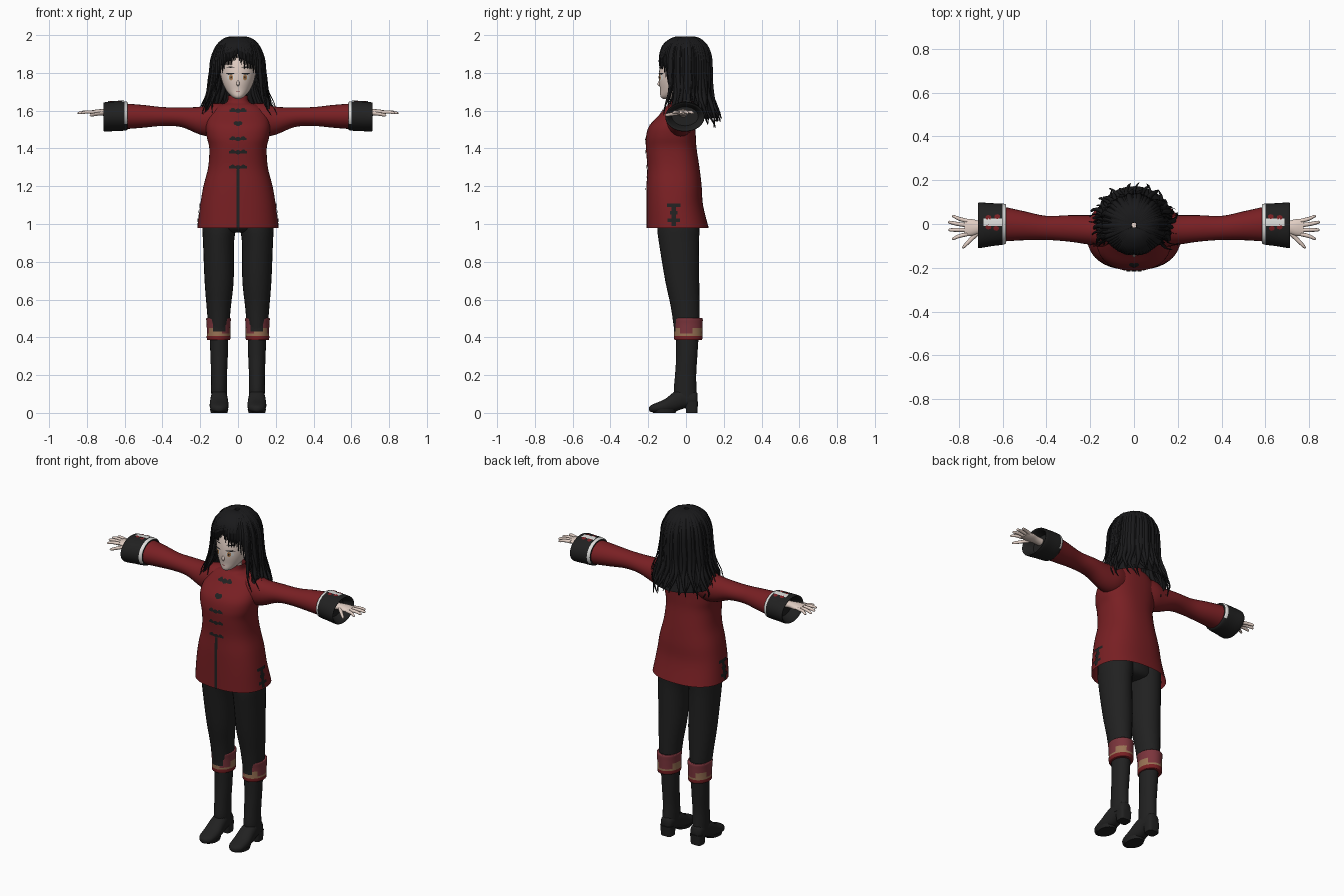
import bpy, bmesh, math, random
from mathutils import Vector
from mathutils.bvhtree import BVHTree

random.seed(4)
if "Cube" in bpy.data.objects:
    bpy.data.objects.remove(bpy.data.objects["Cube"])


def material(name, r, g, b):
    m = bpy.data.materials.new(name)
    m.use_nodes = True
    m.diffuse_color = (r, g, b, 1)
    m.node_tree.nodes["Principled BSDF"].inputs["Base Color"].default_value = (r, g, b, 1)
    return m


HAIR = material("hair black", .010, .010, .011)
BLACK = material("black cloth", .015, .015, .015)
RED = material("coat red", .19, .014, .017)
MAROON = material("faded maroon", .2, .035, .045)
TAN = material("tan trim", .32, .17, .09)
SKIN = material("pale skin", .76, .62, .55)
WHITE = material("off white", .72, .72, .7)
AMBER = material("amber eye", .45, .22, .09)


def spline(keys, k=4):
    """Smooth resampling of a list of key tuples."""
    out = []
    for i in range(len(keys) - 1):
        p = [keys[max(0, min(len(keys) - 1, i + d))] for d in (-1, 0, 1, 2)]
        for j in range(k):
            t = j / k
            out.append([b + .5 * t * (c - a + t * (2*a - 5*b + 4*c - d + t * (3*(b - c) + d - a)))
                        for a, b, c, d in zip(*p)])
    return out + [list(keys[-1])]


def finish(name, bm, mats, mirror=False, rule=None):
    bmesh.ops.recalc_face_normals(bm, faces=bm.faces)
    if rule:
        for f in bm.faces:
            f.material_index = rule(f.calc_center_median())
    me = bpy.data.meshes.new(name)
    bm.to_mesh(me)
    bm.free()
    for m in mats:
        me.materials.append(m)
    me.shade_smooth()
    me.set_sharp_from_angle(angle=math.radians(50))
    ob = bpy.data.objects.new(name, me)
    bpy.context.collection.objects.link(ob)
    if mirror:
        ob.modifiers.new("mirror", 'MIRROR').use_mirror_merge = False
    return ob


def loft(name, keys, mats, axis='z', n=24, k=4, p=2, mirror=False, caps=True, rule=None, drop=None):
    """Skin over elliptic sections (x, y, z, radius a, radius b)."""
    ua, ub = {'z': ((1, 0, 0), (0, 1, 0)), 'x': ((0, 1, 0), (0, 0, 1)), 'y': ((1, 0, 0), (0, 0, 1))}[axis]
    ua, ub = Vector(ua), Vector(ub)
    bm = bmesh.new()
    rings = []
    for x, y, z, a, b in spline(keys, k):
        ring = []
        for i in range(n):
            c, s = math.cos(math.tau * i / n), math.sin(math.tau * i / n)
            c, s = (math.copysign(abs(v) ** (2 / p), v) for v in (c, s))
            ring.append(bm.verts.new(Vector((x, y, z)) + ua * a * c + ub * b * s))
        rings.append(ring)
    for r, q in zip(rings, rings[1:]):
        for i in range(n):
            j = (i + 1) % n
            bm.faces.new((r[i], r[j], q[j], q[i]))
    if caps:
        bm.faces.new(rings[0])
        bm.faces.new(rings[-1])
    if drop:
        bmesh.ops.delete(bm, geom=[f for f in bm.faces if drop(f.calc_center_median())], context='FACES')
    return finish(name, bm, mats, mirror, rule)


def decal(name, target, at, size, mat, view='front', round_=False, mirror=False):
    """Thin painted plate projected onto a part."""
    u, v, d = {'front': ((1, 0, 0), (0, 0, 1), (0, 1, 0)), 'side': ((0, 1, 0), (0, 0, 1), (-1, 0, 0)),
               'top': ((1, 0, 0), (0, 1, 0), (0, 0, -1))}[view]
    u, v, d = Vector(u), Vector(v), Vector(d)
    me = target.data
    tree = BVHTree.FromPolygons([w.co for w in me.vertices], [f.vertices[:] for f in me.polygons])
    bm = bmesh.new()
    n = 8
    grid = []
    for i in range(n + 1):
        b = 2 * i / n - 1
        w = max(.05, math.sqrt(1 - b * b)) if round_ else 1
        row = []
        for j in range(n + 1):
            q = Vector(at) + u * (2 * j / n - 1) * w * size[0] + v * b * size[1]
            hit = tree.ray_cast(q - d * 3, d)[0]
            row.append(bm.verts.new((hit or q) - d * .004))
        grid.append(row)
    for i in range(n):
        for j in range(n):
            bm.faces.new((grid[i][j], grid[i][j+1], grid[i+1][j+1], grid[i+1][j]))
    return finish(name, bm, [mat], mirror)


# Coat with stand collar
coat = loft("coat", [
    (0, -.045, .98, .215, .165), (0, -.06, 1.1, .2, .15), (0, -.063, 1.2, .183, .146),
    (0, -.067, 1.3, .158, .138), (0, -.078, 1.4, .152, .134), (0, -.08, 1.46, .165, .132),
    (0, -.072, 1.52, .17, .122), (0, -.045, 1.58, .155, .095), (0, -.03, 1.625, .115, .072),
    (0, -.025, 1.645, .06, .055), (0, -.022, 1.68, .054, .05)], [RED], n=48, p=2.4, caps=False)
decal("coat_placket", coat, (0, 0, 1.135), (.009, .153), BLACK)
for z, w in ((1.6, .045), (1.53, .018), (1.45, .045), (1.38, .048), (1.3, .048)):
    decal("toggle_bar", coat, (0, 0, z), (w, .006), BLACK)
    decal("toggle_knot", coat, (0, 0, z), (.015, .012), BLACK, round_=True)
    decal("toggle_loop", coat, (w * .6, 0, z + .004), (.012, .011), BLACK, round_=True, mirror=True)
for z, w in ((1.1, .036), (1.06, .02), (1.02, .032)):
    decal("side_toggle", coat, (0, -.065, z), (w, .009), BLACK, 'side', mirror=True)
decal("side_slit", coat, (0, -.065, 1.045), (.012, .055), BLACK, 'side', mirror=True)

# Sleeves and turned cuffs
loft("sleeve", [
    (.05, -.03, 1.56, .06, .075), (.13, -.03, 1.552, .075, .088), (.2, -.027, 1.547, .068, .074),
    (.3, -.02, 1.565, .06, .052), (.4, -.018, 1.569, .055, .05), (.5, -.008, 1.57, .066, .06),
    (.6, 0, 1.57, .08, .068)], [RED], 'x', mirror=True)
cuff = loft("sleeve_cuff", [
    (.585, 0, 1.572, .075, .06), (.59, 0, 1.572, .092, .076), (.65, -.003, 1.57, .098, .078),
    (.708, -.006, 1.567, .104, .077), (.704, -.006, 1.567, .092, .066), (.66, -.005, 1.57, .07, .05)],
    [BLACK, WHITE], 'x', n=32, mirror=True, rule=lambda c: int(.587 < c.x < .597 and c.z > 1.53))
decal("cuff_patch", cuff, (.645, .008, 0), (.042, .017), WHITE, 'top', mirror=True)
for x, y in ((.625, .034), (.665, .03), (.63, -.02), (.665, -.014)):
    decal("cuff_flower", cuff, (x, y, 0), (.013, .011), RED, 'top', round_=True, mirror=True)

# Hands
loft("palm", [(.65, -.015, 1.585, .025, .02), (.7, -.015, 1.59, .028, .018), (.74, -.016, 1.591, .038, .016),
              (.775, -.016, 1.592, .038, .01)], [SKIN], 'x', n=16, mirror=True)
for y0, y1, x1 in ((.014, .035, .832), (-.006, .008, .85), (-.027, -.027, .848), (-.046, -.066, .832)):
    loft("finger", [(.762, y0, 1.592, .010, .010), ((.77 + x1) / 2, (y0 + y1) / 2, 1.593, .009, .009),
                    (x1 - .008, y1, 1.588, .007, .007), (x1, y1, 1.587, .002, .002)],
         [SKIN], 'x', n=10, mirror=True)
loft("thumb", [(.705, -.03, 1.588, .016, .012), (.74, -.065, 1.583, .014, .010),
               (.775, -.1, 1.577, .01, .008), (.785, -.108, 1.576, .002, .002)], [SKIN], 'x', n=10, mirror=True)

# Trousers
loft("pelvis", [(0, -.04, .955, .09, .06), (0, -.04, .99, .16, .105), (0, -.06, 1.15, .15, .11)], [BLACK])
loft("trouser_leg", [(.1, -.04, 1.08, .085, .11), (.1, -.04, .98, .089, .112), (.103, -.037, .9, .082, .106),
                     (.1, -.02, .7, .077, .09), (.102, -.004, .56, .064, .076), (.102, .006, .42, .052, .066)],
     [BLACK], mirror=True)


def shin_colour(c):
    a = math.atan2(c.x - .103, -(c.y - .012))
    if c.z < .405:
        return 2
    if abs(a + .1) < .5 and c.z > .425:
        return 3
    return 1 if c.z < .437 + .016 * math.copysign(1, math.sin(a * 3 + .6)) else 0


# Patterned shin bands
loft("shin_band", [(.103, .012, .385, .054, .066), (.103, .012, .39, .062, .074), (.103, .012, .43, .062, .075),
                   (.103, .012, .47, .063, .076), (.103, .011, .5, .065, .077), (.103, .011, .502, .055, .066)],
     [MAROON, TAN, RED, BLACK], n=40, mirror=True, rule=shin_colour)

# Boots
loft("boot_shaft", [(.1, .007, .41, .049, .06), (.1, .004, .3, .046, .056), (.1, -.002, .2, .042, .056),
                    (.1, -.004, .12, .042, .06), (.1, .002, .06, .04, .056)], [BLACK], mirror=True)
loft("boot_foot", [(.1, .06, .075, .022, .03), (.1, .045, .075, .036, .042), (.1, -.01, .078, .042, .054),
                   (.1, -.06, .06, .047, .053), (.1, -.11, .038, .05, .036), (.1, -.165, .026, .043, .024),
                   (.1, -.19, .022, .022, .015), (.1, -.196, .021, .005, .004)],
     [BLACK], 'y', p=2.3, mirror=True)
loft("boot_heel", [(.1, .03, 0, .034, .03), (.1, .03, .06, .038, .034)], [BLACK], p=4, k=1, mirror=True)
loft("boot_sole", [(.1, -.115, 0, .044, .06), (.1, -.115, .02, .049, .068)], [BLACK], k=1, mirror=True)

# Head
loft("neck", [(0, -.025, 1.6, .04, .04), (0, -.03, 1.73, .036, .038)], [SKIN])
head = loft("head", [
    (0, -.105, 1.662, .01, .015), (0, -.092, 1.675, .034, .043), (0, -.066, 1.71, .064, .071),
    (0, -.046, 1.76, .086, .097), (0, -.037, 1.82, .096, .104), (0, -.03, 1.88, .094, .098),
    (0, -.03, 1.93, .07, .075), (0, -.03, 1.955, .02, .02)], [SKIN], n=32)
loft("nose", [(0, -.135, 1.765, .005, .004), (0, -.143, 1.742, .008, .009), (0, -.139, 1.73, .004, .004)],
     [SKIN], n=10)
decal("eye_white", head, (.039, 0, 1.776), (.02, .017), WHITE, round_=True, mirror=True)
for nm, w, h, m in (("iris", .011, .016, AMBER), ("pupil", .004, .007, HAIR)):
    ob = decal(nm, head, (.037, 0, 1.776), (w, h), m, round_=True, mirror=True)
    ob.location.y = -.002 if nm == "iris" else -.003
decal("eyelash", head, (.041, 0, 1.796), (.024, .004), HAIR, round_=True, mirror=True)
decal("eyebrow", head, (.04, 0, 1.83), (.022, .003), HAIR, round_=True, mirror=True)
decal("mouth", head, (0, 0, 1.703), (.012, .002), MAROON, round_=True)

# Hair shell, open around the face
PROFILE = [(0, -.005, 1.985, .012, .012), (0, -.005, 1.975, .055, .06), (0, -.005, 1.94, .098, .103),
           (0, -.005, 1.88, .124, .126), (0, -.005, 1.8, .133, .13), (0, -.005, 1.7, .148, .136),
           (0, -.005, 1.62, .178, .16), (0, -.005, 1.56, .19, .185), (0, -.005, 1.5, .175, .19)]
shell_keys = [(x, y, z, a * .96, b * .96) for x, y, z, a, b in PROFILE[:-1]]
loft("hair_shell", shell_keys, [HAIR], n=64, caps=False,
     drop=lambda c: c.z < 1.885 and abs(math.atan2(c.x, c.y + .005)) > 1.95)


def locks(name, specs, depth):
    """Tapered strands following the hair outline: (angle from back, end height, scale)."""
    cu = bpy.data.curves.new(name, 'CURVE')
    cu.dimensions = '3D'
    cu.bevel_depth, cu.bevel_resolution, cu.use_fill_caps = depth, 2, True
    cu.materials.append(HAIR)
    for ang, end, scale in specs:
        path = [q for q in spline(PROFILE) if q[2] >= end]
        ph = random.uniform(0, 6)
        sp = cu.splines.new('POLY')
        sp.points.add(len(path) - 1)
        for i, (pt, (x, y, z, a, b)) in enumerate(zip(sp.points, path)):
            u = i / (len(path) - 1)
            low = max(0, 1.8 - z)
            th = ang + low * .35 * math.sin(z * 28 + ph)
            s = scale * (1 + low * .25 * math.sin(z * 22 + ph * 2))
            pt.co = (math.sin(th) * a * s, y + math.cos(th) * b * s, z, 1)
            pt.radius = min(1, .45 + 3 * u, .12 + 2.2 * (1 - u))
    ob = bpy.data.objects.new(name, cu)
    bpy.context.collection.objects.link(ob)


R = random.uniform
locks("back_locks", [(-1.95 + 3.9 * i / 35, R(1.5, 1.56), R(.95, 1.03)) for i in range(36)], .017)
locks("side_locks", [(s * R(1.75, 2.2), R(1.53, 1.64), R(.95, 1.08)) for s in (-1, 1) for i in range(7)], .011)
locks("temple_locks", [(s * (2.1 + .1 * i), 1.66 + .035 * i, 1.05) for s in (-1, 1) for i in range(5)], .012)
locks("fringe", [(math.pi + .062 * i, 1.865 - .006 * abs(i - 1) + R(-.02, .01), 1.07) for i in range(-9, 10)], .012)
locks("loose_strands", [(s * R(1.2, 2.2), R(1.5, 1.62), R(1.08, 1.15)) for s in (-1, 1) for i in range(5)], .004)
